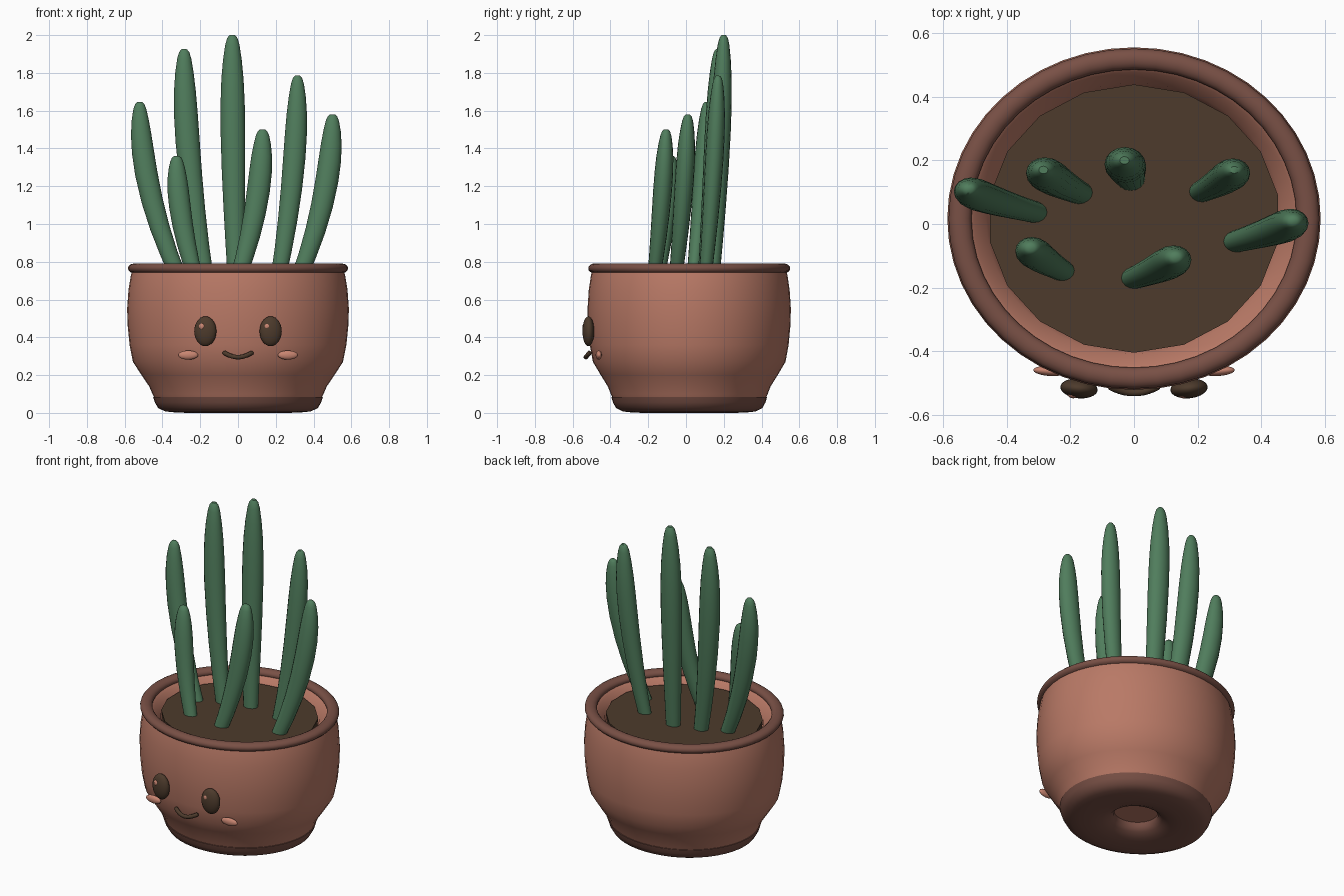
import bpy, bmesh, math
from mathutils import Vector, Matrix

cube = bpy.data.objects.get("Cube")
if cube:
    bpy.data.objects.remove(cube)

CENTRE_Y = 0.017     # middle of the oval pot
OVAL = 0.917         # depth of the pot relative to its width


def material(name, rgb):
    m = bpy.data.materials.new(name)
    m.use_nodes = True
    m.diffuse_color = (*rgb, 1)
    m.node_tree.nodes["Principled BSDF"].inputs["Base Color"].default_value = (*rgb, 1)
    return m


terracotta = material("terracotta", (0.485, 0.192, 0.133))
dark_clay = material("dark clay", (0.19, 0.08, 0.06))
earth = material("dark earth", (0.074, 0.043, 0.025))
leaf_green = material("leaf green", (0.08, 0.205, 0.108))
blush = material("blush", (0.58, 0.235, 0.165))


def finish(name, bm, mat, angle=50):
    bmesh.ops.recalc_face_normals(bm, faces=bm.faces)
    mesh = bpy.data.meshes.new(name)
    bm.to_mesh(mesh)
    bm.free()
    obj = bpy.data.objects.new(name, mesh)
    bpy.context.collection.objects.link(obj)
    mesh.materials.append(mat)
    bpy.ops.object.select_all(action='DESELECT')
    obj.select_set(True)
    bpy.context.view_layer.objects.active = obj
    bpy.ops.object.shade_smooth_by_angle(angle=math.radians(angle))
    return obj


def skin(name, rings, mat, closed=False, angle=50):
    """Bridge equal rings of points; cap the ends unless closed."""
    bm = bmesh.new()
    loops = [[bm.verts.new(p) for p in ring] for ring in rings]
    n = len(loops[0])
    pairs = list(zip(loops, loops[1:]))
    if closed:
        pairs.append((loops[-1], loops[0]))
    else:
        bm.faces.new(loops[0])
        bm.faces.new(loops[-1])
    for a, b in pairs:
        for i in range(n):
            j = (i + 1) % n
            bm.faces.new((a[i], a[j], b[j], b[i]))
    return finish(name, bm, mat, angle)


def lathe(name, profile, mat, sides=48, closed=False, angle=50):
    """Turn (radius, height) points into an oval shape."""
    turns = [2 * math.pi * i / sides for i in range(sides)]
    rings = [[(r * math.sin(a), CENTRE_Y + OVAL * r * math.cos(a), z) for a in turns]
             for r, z in profile]
    return skin(name, rings, mat, closed, angle)


def bezier(a, b, c, t):
    return a * (1 - t) ** 2 + b * 2 * t * (1 - t) + c * t * t


def tube(name, a, b, c, widths, mat, sides=16, depth=1.0):
    """Tapered tube along a quadratic curve; widths are (t, radius)."""
    rings = []
    for t, r in widths:
        turn = Vector((0, 0, 1)).rotation_difference((b - a) * (1 - t) + (c - b) * t)
        centre = bezier(a, b, c, t)
        rings.append([centre + turn @ Vector((r * math.cos(w), depth * r * math.sin(w), 0))
                      for w in (2 * math.pi * i / sides for i in range(sides))])
    return skin(name, rings, mat)


def ellipsoid(name, centre, radii, mat, yaw=0):
    bm = bmesh.new()
    bmesh.ops.create_uvsphere(bm, u_segments=20, v_segments=14, radius=1)
    bm.transform(Matrix.Translation(centre) @ Matrix.Rotation(yaw, 4, 'Z')
                 @ Matrix.Diagonal((*radii, 1)))
    return finish(name, bm, mat, 180)


# Pot wall, outside from the floor to the top and back down the inside
lathe("pot_body", [
    (0.10, 0.075), (0.44, 0.075), (0.453, 0.10), (0.47, 0.14), (0.512, 0.202),
    (0.556, 0.27), (0.574, 0.36), (0.584, 0.46), (0.587, 0.55), (0.58, 0.65),
    (0.567, 0.73), (0.555, 0.77), (0.525, 0.77), (0.502, 0.742), (0.465, 0.712),
    (0.44, 0.62), (0.40, 0.15), (0.10, 0.12)], terracotta, angle=60)

# Rolled rim
lathe("pot_rim", [(0.547 + 0.036 * math.cos(a), 0.765 + 0.026 * math.sin(a))
                  for a in (math.pi * i / 8 for i in range(16))],
      dark_clay, closed=True, angle=180)

# Foot ring with a drain hole in the middle
lathe("pot_foot", [
    (0.13, 0.085), (0.45, 0.085), (0.44, 0.055), (0.422, 0.025), (0.385, 0.008),
    (0.33, 0.002), (0.26, 0.0), (0.20, 0.008), (0.155, 0.026), (0.13, 0.05)],
      dark_clay, closed=True)

# Soil
lathe("soil", [(0.45, 0.64), (0.46, 0.73)], earth, sides=18, angle=30)

# Leaves: base x, y, then tip x, y, z, then thickness
LEAVES = [
    (-0.305, 0.035, -0.52, 0.11, 1.645, 0.96),
    (-0.22, -0.15, -0.325, -0.075, 1.36, 0.92),
    (-0.17, 0.097, -0.285, 0.17, 1.925, 1.03),
    (-0.01, 0.14, -0.03, 0.20, 2.0, 1.05),
    (-0.005, -0.172, 0.13, -0.105, 1.5, 0.98),
    (0.21, 0.10, 0.315, 0.17, 1.785, 0.95),
    (0.315, -0.057, 0.50, 0.01, 1.58, 0.98),
]
SHAPE = [(0, 0.042), (0.15, 0.048), (0.3, 0.054), (0.45, 0.059), (0.6, 0.062),
         (0.72, 0.061), (0.82, 0.056), (0.9, 0.047), (0.96, 0.036),
         (0.988, 0.026), (1, 0.014)]
for i, (bx, by, tx, ty, tz, thick) in enumerate(LEAVES, 1):
    base, tip = Vector((bx, by, 0.70)), Vector((tx, ty, tz))
    bend = Vector((tx, by + 0.75 * (ty - by), (0.70 + tz) / 2))
    tube(f"leaf_{i}", base, bend, tip, [(t, r * thick) for t, r in SHAPE],
         leaf_green, depth=0.82)

# Face: eyes with a glint, cheeks and a smile
for side, s in (("left", 1), ("right", -1)):
    ellipsoid(f"eye_{side}", (0.173 * s, -0.517, 0.432), (0.059, 0.031, 0.079), earth, 0.1 * s)
    ellipsoid(f"eye_glint_{side}", (0.173 * s - 0.018, -0.536, 0.457),
              (0.017, 0.012, 0.018), blush)
    ellipsoid(f"cheek_{side}", (0.264 * s, -0.462, 0.306), (0.053, 0.016, 0.024), blush, 0.06 * s)

tube("mouth", Vector((-0.078, -0.508, 0.322)), Vector((0, -0.552, 0.268)),
     Vector((0.078, -0.508, 0.322)),
     [(0, 0.007)] + [(0.03 + 0.094 * i, 0.012) for i in range(11)] + [(1, 0.007)], earth, 10)
